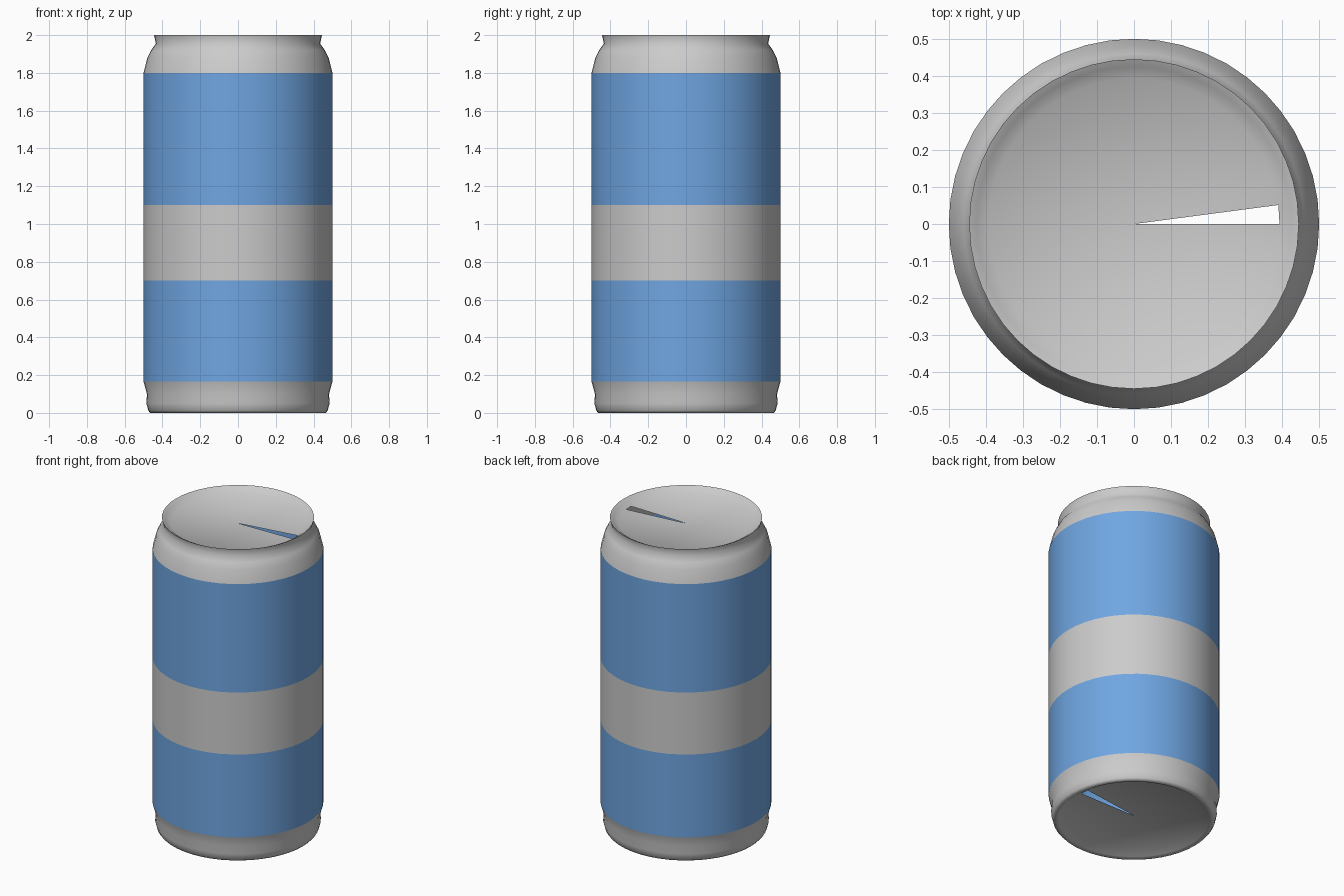
import bpy, bmesh, math

if "Cube" in bpy.data.objects:
    bpy.data.objects.remove(bpy.data.objects["Cube"])

N = 48


def material(name, color):
    m = bpy.data.materials.new(name)
    m.diffuse_color = (*color, 1)
    m.use_nodes = True
    m.node_tree.nodes["Principled BSDF"].inputs["Base Color"].default_value = m.diffuse_color
    return m


def lathe(name, profile, mat=None, open_lid=False, smooth=70):
    """Spin (radius, z) points, ordered bottom to top of the outer surface.
    A zero radius closes to a centre point; open_lid leaves out the last wedge."""
    bm = bmesh.new()
    rings = []
    for r, z in profile:
        if r == 0:
            rings.append([bm.verts.new((0, 0, z))] * N)
        else:
            rings.append([bm.verts.new((r * math.cos(2 * math.pi * i / N),
                                        r * math.sin(2 * math.pi * i / N), z))
                          for i in range(N)])
    for a, b in zip(rings, rings[1:]):
        for i in range(N):
            j = (i + 1) % N
            lid = a[0] is a[1] or b[0] is b[1]
            if lid and open_lid and i == 0:
                continue
            bm.faces.new(list(dict.fromkeys((a[i], a[j], b[j], b[i]))))
    me = bpy.data.meshes.new(name)
    bm.to_mesh(me)
    bm.free()
    ob = bpy.data.objects.new(name, me)
    bpy.context.collection.objects.link(ob)
    if mat:
        me.materials.append(mat)
    bpy.ops.object.select_all(action='DESELECT')
    ob.select_set(True)
    bpy.context.view_layer.objects.active = ob
    bpy.ops.object.shade_smooth_by_angle(angle=math.radians(smooth))
    return ob


blue = material("blue_paint", (0.16, 0.38, 0.76))
grey = material("band_grey", (0.75, 0.75, 0.75))

# painted wall bands
lathe("lower_band", [(0.5, 0.165), (0.5, 0.7)], blue)
lathe("middle_band", [(0.5, 0.7), (0.5, 1.1)], grey)
lathe("upper_band", [(0.5, 1.1), (0.5, 1.8)], blue)

# base: recessed floor with one open wedge, foot and flare
lathe("base", [(0, 0.03), (0.40, 0.03), (0.44, 0.005), (0.465, 0), (0.475, 0.012),
               (0.485, 0.05), (0.482, 0.10), (0.5, 0.165)], open_lid=True)

# top: shoulder, neck, rim and recessed lid with one open wedge
lathe("top", [(0.5, 1.8), (0.48, 1.88), (0.46, 1.92), (0.435, 1.955), (0.445, 2.0),
              (0.425, 1.99), (0.393, 1.965), (0, 1.96)], open_lid=True)
